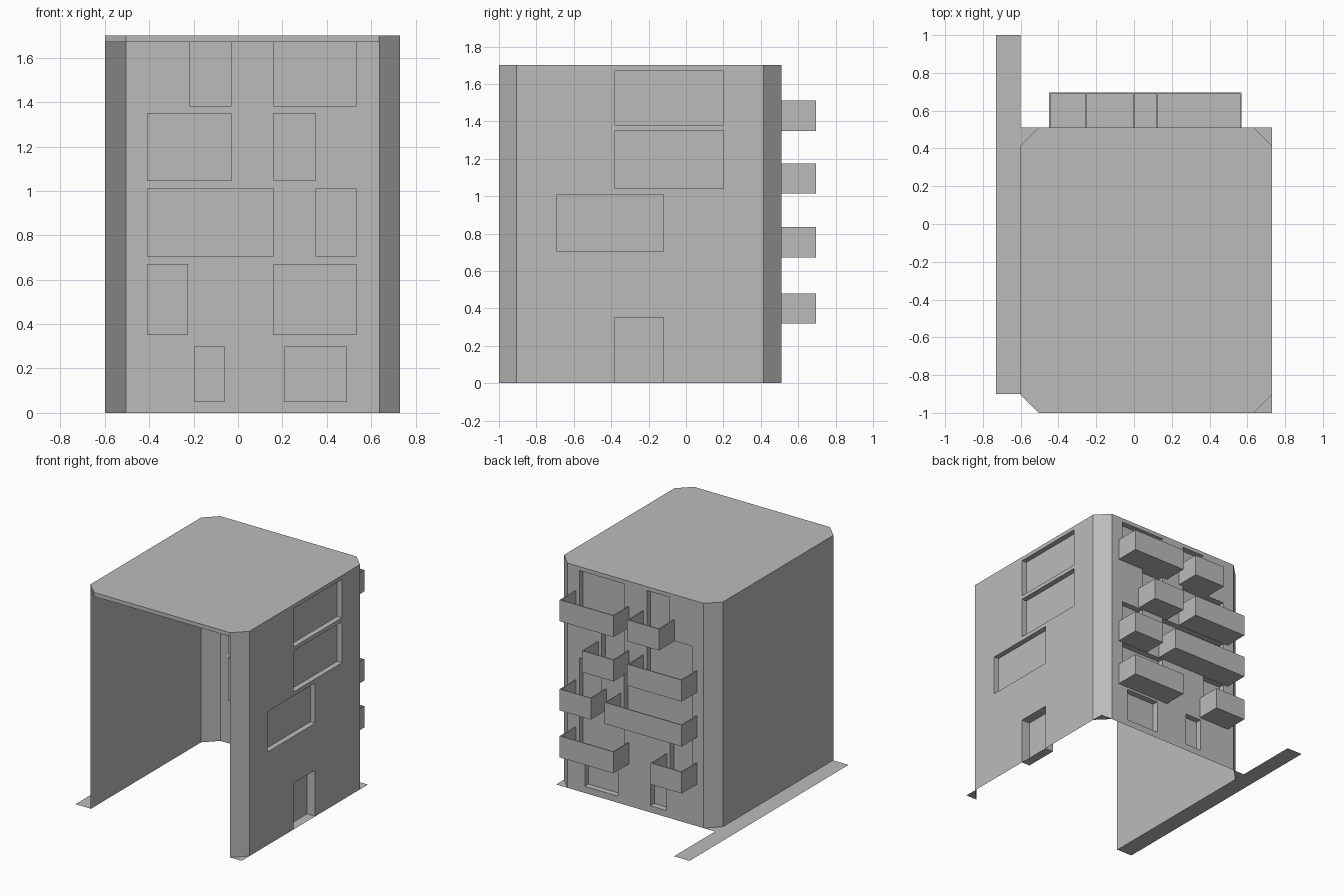
import bpy
import bmesh
from mathutils import Vector

cube = bpy.data.objects.get("Cube")
if cube:
    bpy.data.objects.remove(cube, do_unlink=True)

# Single plain material
GREY = (0.5, 0.5, 0.5, 1)
mat = bpy.data.materials.new("plain_grey")
mat.use_nodes = True
mat.diffuse_color = GREY
mat.node_tree.nodes["Principled BSDF"].inputs["Base Color"].default_value = GREY

# Overall building extents
LEFT, RIGHT, FRONT, BACK = -0.60, 0.73, -1.0, 0.51
CUT = 0.095          # corner chamfer
TOP, CEILING = 1.70, 1.67


def make_object(name, polygons):
    """Mesh object from a list of polygons given as point lists."""
    bm = bmesh.new()
    for points in polygons:
        bm.faces.new([bm.verts.new(p) for p in points])
    bmesh.ops.remove_doubles(bm, verts=bm.verts, dist=0.0005)
    mesh = bpy.data.meshes.new(name)
    bm.to_mesh(mesh)
    bm.free()
    mesh.materials.append(mat)
    obj = bpy.data.objects.new(name, mesh)
    bpy.context.collection.objects.link(obj)
    return obj


def upright(p, q, z0, z1):
    """Vertical rectangle from plan point p to q, facing right of travel."""
    return [(*p, z0), (*q, z0), (*q, z1), (*p, z1)]


def wall_with_recesses(name, place, u0, u1, recesses):
    """Sheet wall with sunken openings (u0, u1, v0, v1, depth)."""
    us = sorted({u0, u1, *[u for r in recesses for u in r[:2]]})
    vs = sorted({0, TOP, *[v for r in recesses for v in r[2:4]]})
    polygons = []
    for a, b in zip(us, us[1:]):
        for c, d in zip(vs, vs[1:]):
            mu, mv = (a + b) / 2, (c + d) / 2
            if not any(r[0] < mu < r[1] and r[2] < mv < r[3] for r in recesses):
                polygons.append([place(u, v, 0) for u, v in ((a, c), (b, c), (b, d), (a, d))])
    for a, b, c, d, depth in recesses:
        ring = [(a, c), (b, c), (b, d), (a, d)]
        polygons.append([place(u, v, depth) for u, v in ring])
        for p, q in zip(ring, ring[1:] + ring[:1]):
            polygons.append([place(*p, 0), place(*q, 0), place(*q, depth), place(*p, depth)])
    return make_object(name, polygons)


# Chamfered plan corners, counter-clockwise from the front left edge
plan = [(LEFT + CUT, FRONT), (RIGHT - CUT, FRONT), (RIGHT, FRONT + CUT),
        (RIGHT, BACK - CUT), (RIGHT - CUT, BACK), (LEFT + CUT, BACK),
        (LEFT, BACK - CUT), (LEFT, FRONT + CUT)]

# Plain side wall and chamfered corner strips; the front stays open
make_object("side_wall", [upright(plan[6], plan[7], 0, TOP)])
for name, i in (("front_corner", 1), ("back_left_corner", 3), ("back_right_corner", 5)):
    make_object(name, [upright(plan[i], plan[i + 1], 0, TOP)])

# Roof slab with its front lip
make_object("roof", [
    [(x, y, TOP) for x, y in plan],
    [(x, y, CEILING) for x, y in reversed(plan)],
    upright(plan[0], plan[1], CEILING, TOP),
    upright(plan[7], plan[0], CEILING, TOP),
])

# Side wall with windows and a deeper doorway
wall_with_recesses(
    "window_side_wall", lambda u, v, d: Vector((RIGHT - d, u, v)),
    FRONT + CUT, BACK - CUT,
    [(-0.38, 0.20, 1.38, 1.67, 0.04), (-0.38, 0.20, 1.04, 1.35, 0.04),
     (-0.69, -0.12, 0.705, 1.01, 0.04), (-0.38, -0.12, 0, 0.35, 0.07)])

# Back wall: storeys as (sill, head, openings in x)
storeys = [
    (1.38, 1.67, [(-0.22, -0.03), (0.16, 0.535)]),
    (1.045, 1.35, [(-0.41, -0.03), (0.16, 0.35)]),
    (0.705, 1.01, [(-0.41, 0.16), (0.35, 0.535)]),
    (0.35, 0.67, [(-0.41, -0.225), (0.16, 0.535)]),
    (0.05, 0.30, [(-0.195, -0.06), (0.21, 0.49)]),
]
wall_with_recesses(
    "back_wall", lambda u, v, d: Vector((-u, BACK - d, v)),
    -(RIGHT - CUT), -(LEFT + CUT),
    [(-b, -a, z0, z1, 0.045) for z0, z1, spans in storeys for a, b in spans])

# Open-topped balconies under every upper opening
for z0, z1, spans in storeys[:-1]:
    for a, b in spans:
        x0, x1, y1 = a - 0.04, b + 0.035, 0.695
        low, high = z0 - 0.032, z0 + 0.13
        balcony = make_object("balcony", [
            [(x0, BACK, low), (x0, y1, low), (x1, y1, low), (x1, BACK, low)],
            upright((x1, BACK), (x1, y1), low, high),
            upright((x1, y1), (x0, y1), low, high),
            upright((x0, y1), (x0, BACK), low, high),
        ])
        solid = balcony.modifiers.new("thickness", 'SOLIDIFY')
        solid.thickness = 0.008
        solid.offset = -1
        solid.use_even_offset = True

# Ground: pavement strip and small corner triangles
make_object("pavement_strip", [[(-RIGHT, -0.9, 0), (LEFT, -0.9, 0), (LEFT, 1, 0), (-RIGHT, 1, 0)]])
for i, corner in ((1, (RIGHT, FRONT)), (3, (RIGHT, BACK)), (5, (LEFT, BACK))):
    make_object("corner_pavement", [[(*plan[i], 0), (*corner, 0), (*plan[i + 1], 0)]])
